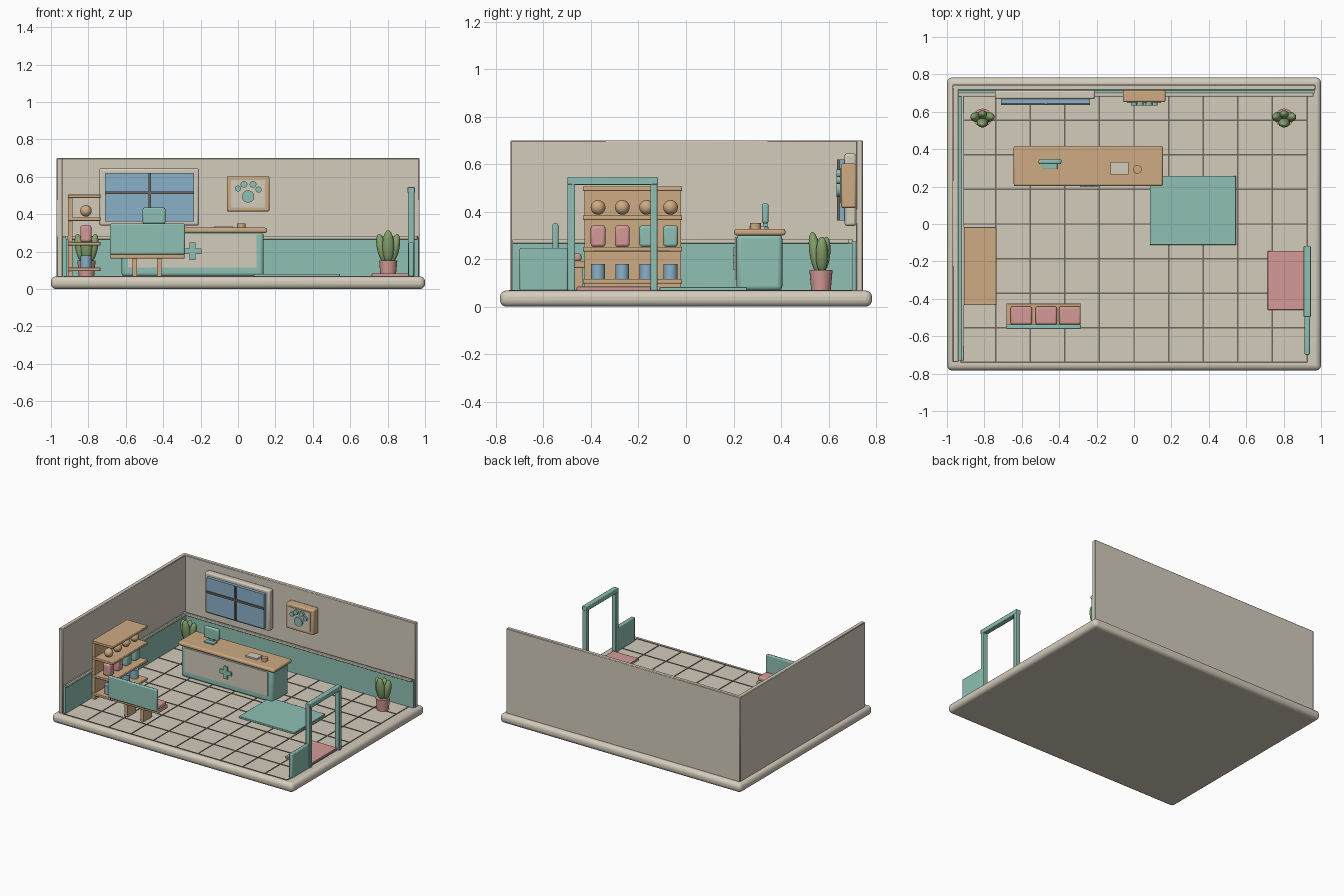
import bpy, math
from mathutils import Vector

if "Cube" in bpy.data.objects:
    bpy.data.objects.remove(bpy.data.objects["Cube"])


def mat(name, r, g, b):
    m = bpy.data.materials.new(name)
    lin = [((c / 255 + 0.055) / 1.055) ** 2.4 for c in (r, g, b)]
    m.diffuse_color = (*lin, 1)
    m.use_nodes = True
    m.node_tree.nodes["Principled BSDF"].inputs["Base Color"].default_value = m.diffuse_color
    return m


CREAM = mat("cream", 212, 204, 188)
TEAL = mat("teal", 142, 192, 179)
WOOD = mat("light_wood", 205, 171, 131)
PINK = mat("dusty_pink", 212, 154, 150)
BLUE = mat("glass_blue", 138, 176, 200)
LEAF = mat("leaf_green", 134, 162, 108)
GREY = mat("warm_grey", 108, 104, 94)
FLOOR = 0.068


def finish(name, m, bevel=0, seg=2):
    o = bpy.context.object
    o.name = name
    o.data.materials.append(m)
    bpy.ops.object.transform_apply(location=False, rotation=False, scale=True)
    if bevel:
        b = o.modifiers.new("bevel", 'BEVEL')
        b.width, b.segments = bevel, seg
        bpy.ops.object.shade_smooth_by_angle(angle=math.radians(40))
    return o


def box(name, x, y, z, m, bevel=0, seg=2):
    """Box from (min, max) ranges on each axis."""
    bpy.ops.mesh.primitive_cube_add(
        size=1, location=[sum(r) / 2 for r in (x, y, z)])
    bpy.context.object.scale = [r[1] - r[0] for r in (x, y, z)]
    return finish(name, m, bevel, seg)


def cyl(name, loc, r, h, m, r2=None, rot=(0, 0, 0), n=24):
    bpy.ops.mesh.primitive_cone_add(vertices=n, radius1=r, radius2=r if r2 is None else r2,
                                    depth=h, location=loc, rotation=rot)
    o = finish(name, m)
    bpy.ops.object.shade_smooth_by_angle(angle=math.radians(40))
    return o


def ball(name, loc, size, m, rot=(0, 0, 0)):
    bpy.ops.mesh.primitive_uv_sphere_add(segments=20, ring_count=12, radius=1,
                                         location=loc, rotation=rot)
    bpy.context.object.scale = size
    o = finish(name, m)
    bpy.ops.object.shade_smooth()
    return o


# Base slab and tile joints
box("base", (-1, 1), (-.783, .783), (0, FLOOR), CREAM, .028, 4)
for k in range(-5, 6):
    x = k * .185
    box("tile_joint_long", (x - .004, x + .004), (-.74, .72), (FLOOR - .004, FLOOR + .003), GREY)
for k in range(-4, 4):
    y = k * .185
    box("tile_joint_cross", (-.925, .925), (y - .004, y + .004), (FLOOR - .004, FLOOR + .003), GREY)

# Walls, wainscot and rails
box("back_wall", (-.97, .97), (.715, .745), (FLOOR - .01, .70), CREAM, .004, 1)
box("left_wall", (-.97, -.938), (-.738, .745), (FLOOR - .01, .70), CREAM, .004, 1)
box("back_wainscot", (-.938, .965), (.698, .716), (FLOOR, .275), TEAL)
box("left_wainscot", (-.939, -.918), (-.73, .70), (FLOOR, .275), TEAL)
box("back_rail", (-.938, .96), (.682, .70), (.265, .285), CREAM, .004)
box("left_rail", (-.922, -.908), (-.73, .70), (.265, .285), CREAM, .004)

# Window
box("window_frame", (-.743, -.208), (.667, .716), (.34, .645), CREAM, .01)
box("window_glass", (-.712, -.235), (.645, .67), (.362, .62), BLUE)
box("window_bar_upright", (-.479, -.465), (.636, .648), (.362, .62), GREY)
box("window_bar_level", (-.712, -.235), (.636, .648), (.508, .522), GREY)

# Paw picture
box("picture_frame", (-.06, .168), (.652, .716), (.415, .603), WOOD, .008)
box("picture_panel", (-.037, .145), (.647, .655), (.437, .583), CREAM)
for dx, z, r in ((0, .495, .033), (-.054, .538, .016), (-.022, .56, .018),
                 (.026, .56, .018), (.056, .532, .016)):
    cyl("paw_pad", (.054 + dx, .642, z), r, .018, TEAL, rot=(math.pi / 2, 0, 0))

# Reception desk
box("desk_body", (-.622, .137), (.213, .405), (FLOOR, .305), TEAL, .018, 3)
box("desk_panel", (-.588, .10), (.207, .22), (.115, .293), CREAM)
box("desk_top", (-.643, .155), (.203, .418), (.30, .328), WOOD, .01, 3)
for w, h in ((.047, .015), (.015, .047)):
    box("desk_cross", (-.243 - w, -.243 + w), (.198, .21), (.202 - h, .202 + h), TEAL)
box("screen", (-.51, -.388), (.32, .347), (.35, .435), TEAL, .008)
box("screen_stand", (-.47, -.43), (.325, .342), (.325, .355), TEAL)
box("screen_foot", (-.49, -.41), (.293, .347), (.326, .337), TEAL, .003)
box("notepad", (-.125, -.03), (.265, .332), (.326, .338), CREAM)
cyl("cup", (.018, .292, .338), .023, .028, WOOD)

# Rug and door mat
box("rug", (.085, .545), (-.112, .257), (FLOOR, .082), TEAL, .003)
box("door_mat", (.715, .925), (-.46, -.144), (FLOOR, .084), PINK, .003)

# Door frame and side panel
for y in (-.498, -.15):
    box("door_post", (.908, .944), (y, y + .031), (FLOOR, .54), TEAL, .004)
box("door_lintel", (.907, .945), (-.498, -.118), (.513, .546), TEAL, .004)
box("entry_panel", (.912, .94), (-.70, -.497), (FLOOR, .248), TEAL, .006)

# Bench
box("bench_seat", (-.682, -.286), (-.545, -.424), (.163, .193), WOOD, .005)
box("bench_back", (-.685, -.284), (-.562, -.537), (.185, .35), TEAL, .007)
for x in (-.66, -.527, -.4):
    box("bench_cushion", (x, x + .115), (-.538, -.44), (.19, .224), PINK, .012, 3)
for x in (-.565, -.432):
    box("bench_leg", (x, x + .024), (-.535, -.435), (FLOOR, .166), WOOD)

# Shelf unit with goods
box("shelf_back", (-.91, -.886), (-.428, -.022), (FLOOR, .49), WOOD)
for z in (.097, .233, .365, .487):
    box("shelf_board", (-.91, -.735), (-.434, -.016), (z, z + .019), WOOD, .004)
for i, y in enumerate((-.37, -.268, -.166, -.065)):
    ball("toy_ball", (-.813, y, .418), (.031,) * 3, WOOD)
    box("supply_bag", (-.842, -.784), (y - .031, y + .031), (.252, .342),
        PINK if i < 2 else TEAL, .012, 3)
    cyl("supply_tin", (-.813, y, .148), .029, .064, BLUE)

# Potted plants
for x in (-.81, .803):
    cyl("plant_pot", (x, .568, .111), .041, .086, PINK, r2=.049)
    ball("leaf_front", (x, .543, .228), (.031, .024, .088), LEAF, (math.radians(8), 0, 0))
    for s in (-1, 1):
        ball("leaf_side", (x + s * .034, .572, .218), (.026, .026, .078), LEAF,
             (0, s * math.radians(12), 0))
    ball("leaf_back", (x, .583, .22), (.026, .024, .075), LEAF, (math.radians(-6), 0, 0))
